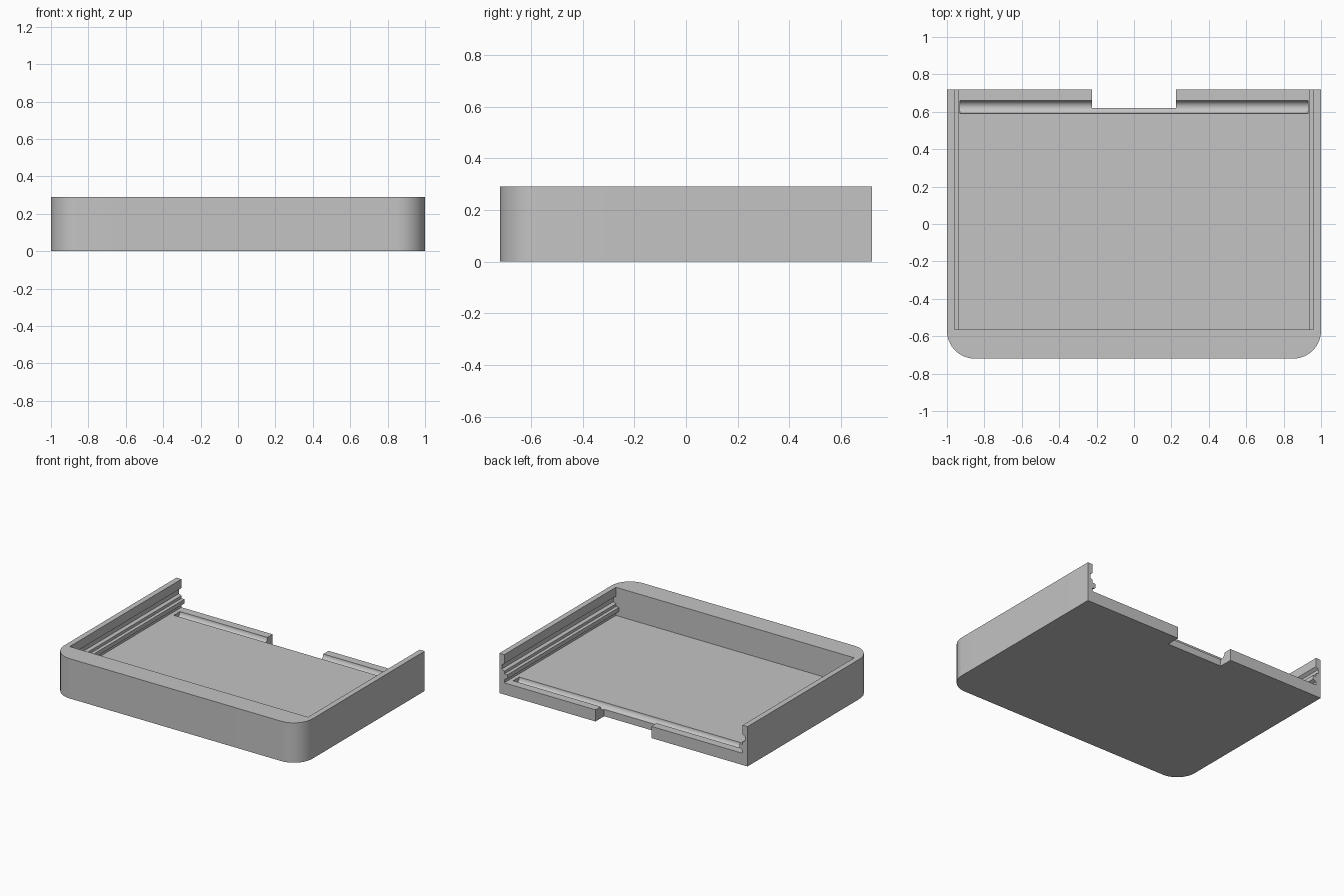
import bpy, bmesh, math
from mathutils import Matrix

cube = bpy.data.objects.get("Cube")
if cube:
    bpy.data.objects.remove(cube, do_unlink=True)

HALF_Y, HEIGHT, FLOOR = 0.72, 0.29, 0.085

grey = bpy.data.materials.new("plain grey")
grey.use_nodes = True
colour = (0.55, 0.55, 0.55, 1)
grey.diffuse_color = colour
grey.node_tree.nodes["Principled BSDF"].inputs["Base Color"].default_value = colour


def add_object(name, bm):
    bmesh.ops.recalc_face_normals(bm, faces=bm.faces)
    mesh = bpy.data.meshes.new(name)
    bm.to_mesh(mesh)
    bm.free()
    mesh.materials.append(grey)
    obj = bpy.data.objects.new(name, mesh)
    bpy.context.collection.objects.link(obj)
    return obj


def prism(name, points, offset):
    """Extrude a closed outline along an offset."""
    bm = bmesh.new()
    face = bm.faces.new([bm.verts.new(p) for p in points])
    result = bmesh.ops.extrude_face_region(bm, geom=[face])
    moved = [v for v in result["geom"] if isinstance(v, bmesh.types.BMVert)]
    bmesh.ops.translate(bm, verts=moved, vec=offset)
    return add_object(name, bm)


# Outer body with two rounded front corners
radius, steps = 0.15, 16
outline = [(1, HALF_Y, 0), (-1, HALF_Y, 0)]
for cx, start in ((-1 + radius, math.pi), (1 - radius, 1.5 * math.pi)):
    for i in range(steps + 1):
        a = start + i / steps * math.pi / 2
        outline.append((cx + radius * math.cos(a),
                        -HALF_Y + radius + radius * math.sin(a), 0))
tray = prism("sliding_tray", outline, (0, 0, HEIGHT))

# Cavity section: undercut slide channel and guide rail on each side wall
side = [(0.96, 0.35), (0.96, 0.225), (0.98, 0.21), (0.98, 0.18), (0.96, 0.17),
        (0.96, 0.15), (0.935, 0.15), (0.935, 0.12), (0.96, 0.11), (0.96, FLOOR)]
section = side + [(-x, z) for x, z in reversed(side)]
cavity = prism("cavity_cutter", [(x, -0.565, z) for x, z in section], (0, 1.4, 0))

# Rounded groove across the back of the floor
bm = bmesh.new()
bmesh.ops.create_cone(bm, cap_ends=True, segments=40, radius1=0.035, radius2=0.035,
                      depth=1.86, matrix=Matrix.Translation((0, 0.625, FLOOR))
                      @ Matrix.Rotation(math.pi / 2, 4, "Y"))
groove = add_object("groove_cutter", bm)

# Finger notch in the back edge
notch = prism("notch_cutter", [(-0.225, 0.62, -0.1), (0.225, 0.62, -0.1),
                               (0.225, 0.9, -0.1), (-0.225, 0.9, -0.1)], (0, 0, 0.5))

# Cut the body and discard the cutters
bpy.context.view_layer.objects.active = tray
for cutter in (cavity, groove, notch):
    cutter.hide_render = True
    mod = tray.modifiers.new("cut", "BOOLEAN")
    mod.operation = "DIFFERENCE"
    mod.solver = "EXACT"
    mod.object = cutter
    bpy.ops.object.modifier_apply(modifier=mod.name)
    bpy.data.objects.remove(cutter, do_unlink=True)

# Smooth the rounded corners and groove, keep the edges sharp
bpy.ops.object.select_all(action="DESELECT")
tray.select_set(True)
bpy.ops.object.shade_smooth_by_angle(angle=math.radians(30))
